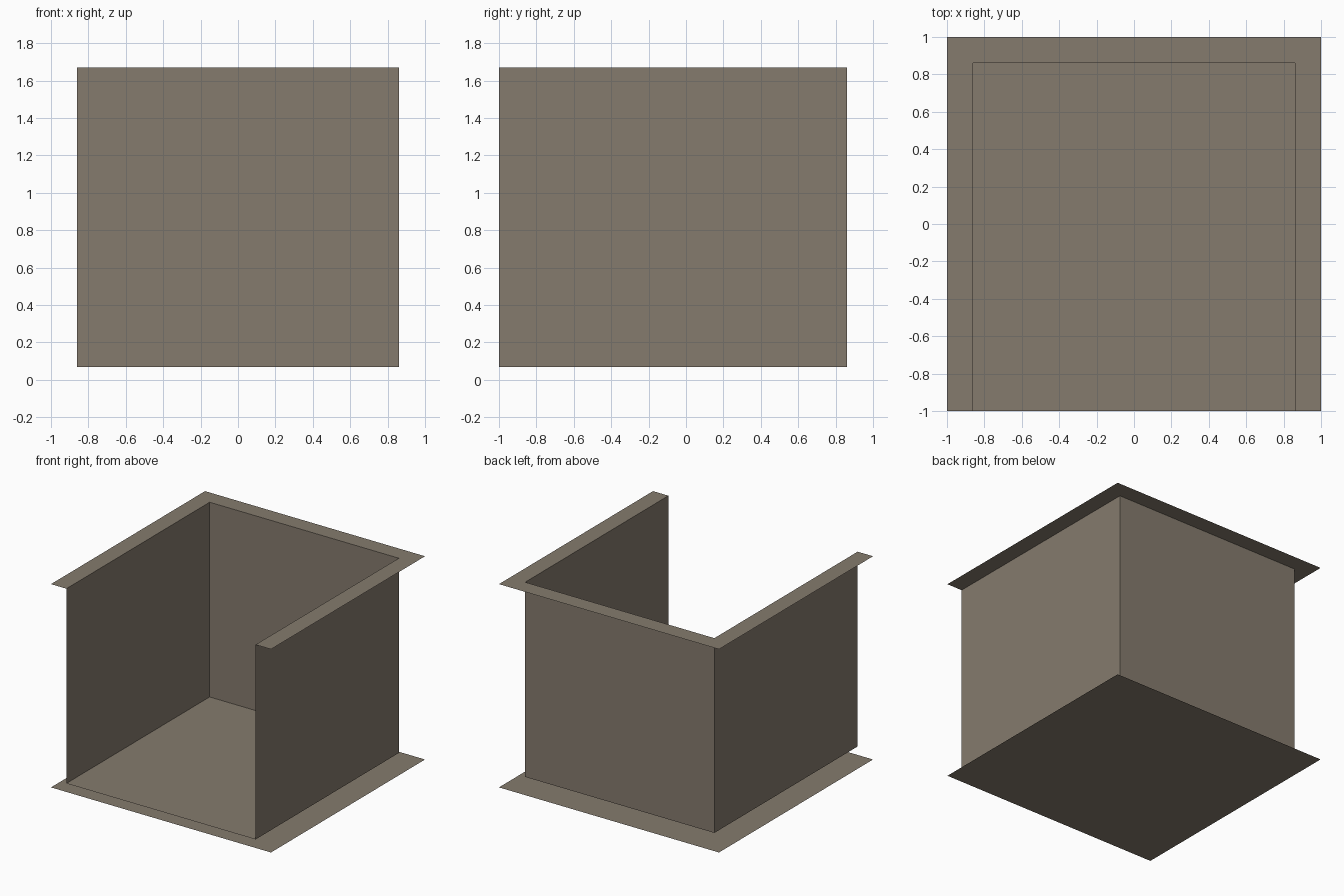
import bpy

if "Cube" in bpy.data.objects:
    bpy.data.objects.remove(bpy.data.objects["Cube"])

mat = bpy.data.materials.new("warm grey brown")
mat.diffuse_color = (0.235, 0.198, 0.155, 1)
mat.use_nodes = True
mat.node_tree.nodes["Principled BSDF"].inputs["Base Color"].default_value = mat.diffuse_color

OUT, IN = 1.0, 0.86      # outer half size, wall half size
LOW, TOP = 0.07, 1.67    # inner floor height, rim height


def sheet(name, verts, faces):
    me = bpy.data.meshes.new(name)
    me.from_pydata(verts, [], faces)
    me.materials.append(mat)
    ob = bpy.data.objects.new(name, me)
    bpy.context.collection.objects.link(ob)
    return ob


def flat(name, x, y0, y1, z):
    return sheet(name, [(-x, y0, z), (x, y0, z), (x, y1, z), (-x, y1, z)], [(0, 1, 2, 3)])


# U-shaped plan of the walls, open at the front, and its outer flange line
inner = [(-IN, -OUT), (-IN, IN), (IN, IN), (IN, -OUT)]
outer = [(-OUT, -OUT), (-OUT, OUT), (OUT, OUT), (OUT, -OUT)]

# base plate on the ground and raised inner floor
flat("base_plate", OUT, -OUT, OUT, 0)
flat("inner_floor", IN, -OUT, IN, LOW)

# three thin walls
sheet("walls",
      [(x, y, LOW) for x, y in inner] + [(x, y, TOP) for x, y in inner],
      [(i + 1, i, i + 4, i + 5) for i in range(3)])

# flat rim flange around the wall tops
sheet("top_rim",
      [(x, y, TOP) for x, y in inner] + [(x, y, TOP) for x, y in outer],
      [(i, i + 1, i + 5, i + 4) for i in range(3)])
